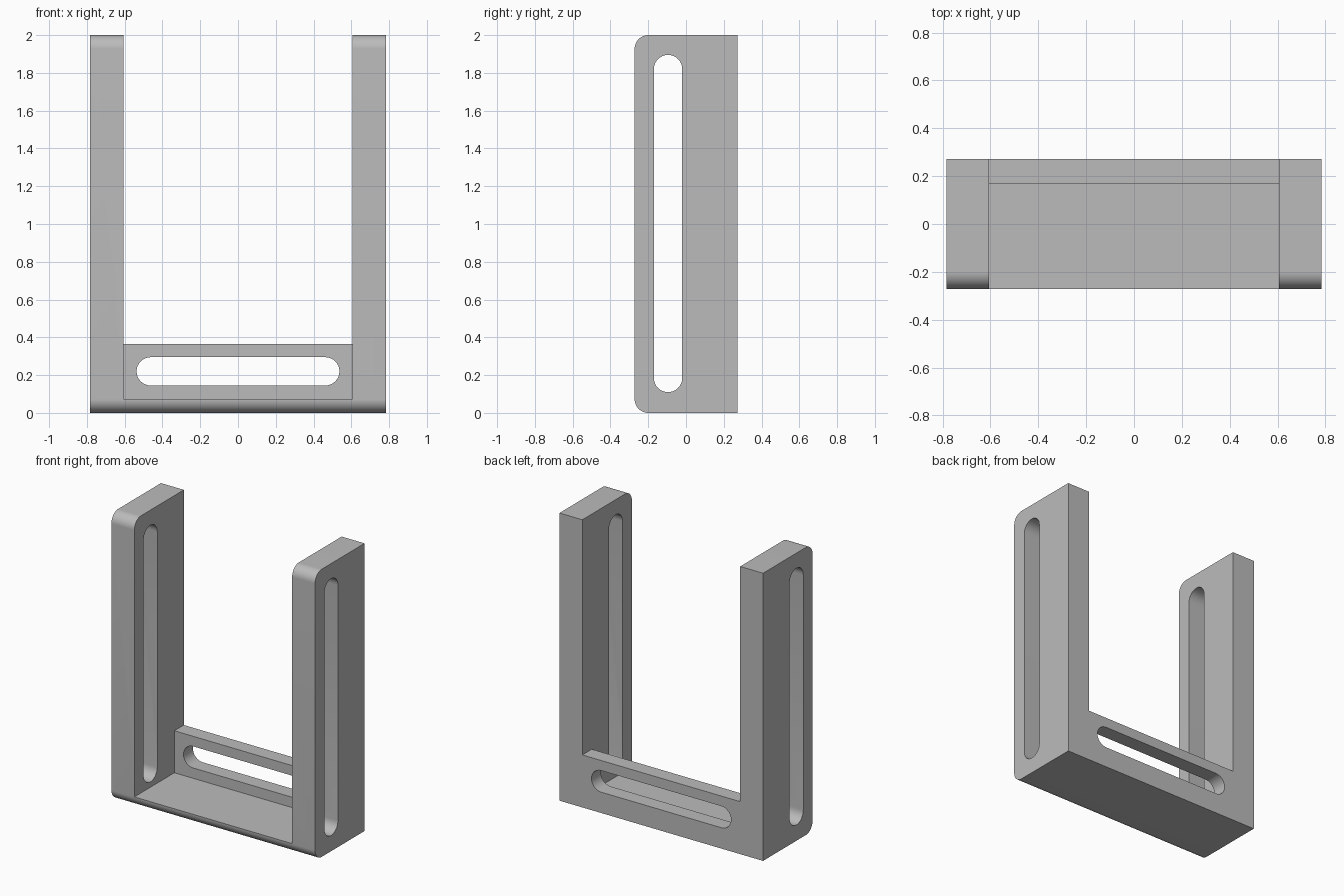
import bpy, bmesh, math
from mathutils import Vector

cube = bpy.data.objects.get("Cube")
if cube:
    bpy.data.objects.remove(cube, do_unlink=True)

HALF_X, HALF_Y, HEIGHT = 0.783, 0.272, 2.0
INNER_X = 0.607        # inner face of each arm
FLOOR_Z = 0.073        # top of the base plate, also the corner radius
RAIL_Y, RAIL_Z = 0.168, 0.365
SLOT_R = 0.075

grey = bpy.data.materials.new("neutral grey")
grey.use_nodes = True
colour = (0.5, 0.5, 0.5, 1)
grey.diffuse_color = colour
grey.node_tree.nodes["Principled BSDF"].inputs["Base Color"].default_value = colour


def arc(u, v, r, start, end, steps=16):
    """Points along an arc, angles in degrees."""
    angles = [math.radians(start + (end - start) * i / steps) for i in range(steps + 1)]
    return [(u + r * math.cos(a), v + r * math.sin(a)) for a in angles]


def prism(name, outline, place, sweep):
    """Extrude a 2D outline, mapped into space by place(), along sweep."""
    bm = bmesh.new()
    face = bm.faces.new([bm.verts.new(place(u, v)) for u, v in outline])
    ext = bmesh.ops.extrude_face_region(bm, geom=[face])["geom"]
    moved = [e for e in ext if isinstance(e, bmesh.types.BMVert)]
    bmesh.ops.translate(bm, verts=moved, vec=Vector(sweep))
    bmesh.ops.recalc_face_normals(bm, faces=bm.faces)
    mesh = bpy.data.meshes.new(name)
    bm.to_mesh(mesh)
    bm.free()
    obj = bpy.data.objects.new(name, mesh)
    bpy.context.collection.objects.link(obj)
    mesh.materials.append(grey)
    return obj


def box(name, x, y, z):
    outline = [(x[0], y[0]), (x[1], y[0]), (x[1], y[1]), (x[0], y[1])]
    return prism(name, outline, lambda u, v: (u, v, z[0]), (0, 0, z[1] - z[0]))


# Solid block with rounded front edges at top and bottom
r = FLOOR_Z
side = [(HALF_Y, 0), (HALF_Y, HEIGHT)]
side += arc(r - HALF_Y, HEIGHT - r, r, 90, 180) + arc(r - HALF_Y, r, r, 180, 270)
bracket = prism("slotted_bracket", side, lambda u, v: (-HALF_X, u, v), (2 * HALF_X, 0, 0))

# Space between the arms, leaving the base plate and the low back rail
upper_gap = box("upper_gap", (-INNER_X, INNER_X), (-1, 1), (RAIL_Z, 3))
front_gap = box("front_gap", (-INNER_X, INNER_X), (-1, RAIL_Y), (FLOOR_Z, 1))

# Long vertical slot through both arms
low, high = 0.11 + SLOT_R, 1.895 - SLOT_R
tall = arc(-0.095, high, SLOT_R, 0, 180) + arc(-0.095, low, SLOT_R, 180, 360)
arm_slot = prism("arm_slot", tall, lambda u, v: (-1, u, v), (2, 0, 0))

# Horizontal slot through the back rail
end = 0.537 - SLOT_R
wide = arc(end, 0.22, SLOT_R, -90, 90) + arc(-end, 0.22, SLOT_R, 90, 270)
rail_slot = prism("rail_slot", wide, lambda u, v: (u, 0, v), (0, 1, 0))

# Cut the block
bpy.ops.object.select_all(action="DESELECT")
bpy.context.view_layer.objects.active = bracket
bracket.select_set(True)
for cutter in (upper_gap, front_gap, arm_slot, rail_slot):
    cutter.hide_render = True
    mod = bracket.modifiers.new(cutter.name, "BOOLEAN")
    mod.operation, mod.solver, mod.object = "DIFFERENCE", "EXACT", cutter
    bpy.ops.object.modifier_apply(modifier=mod.name)
    bpy.data.objects.remove(cutter, do_unlink=True)

bpy.ops.object.shade_smooth_by_angle(angle=math.radians(30))
